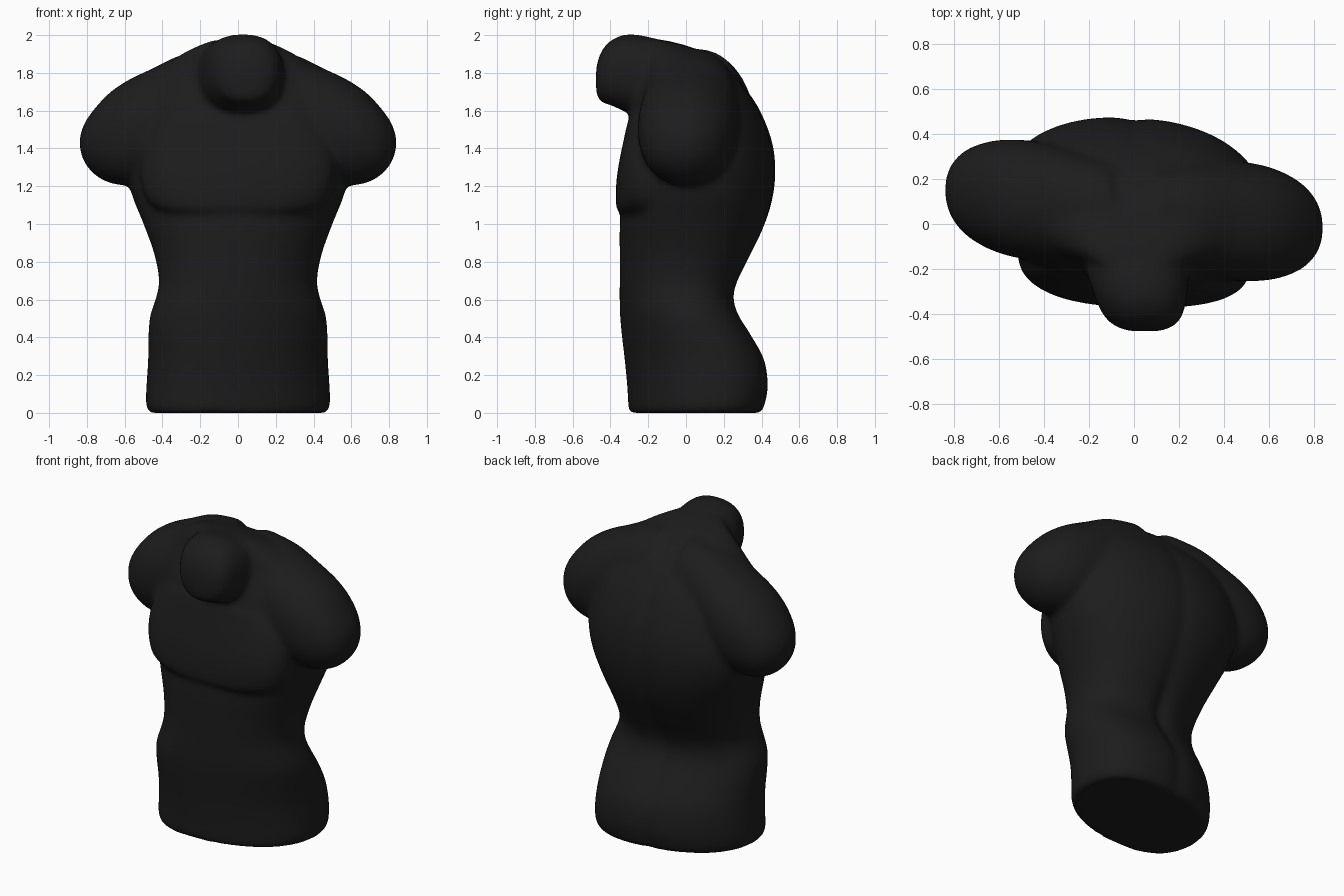
import bpy, bmesh, math

black = bpy.data.materials.new("matte black")
black.diffuse_color = (0.012, 0.012, 0.012, 1)


def spline(rows, steps=5):
    """Smooth Catmull-Rom resampling of profile rows."""
    out = []
    for i in range(len(rows) - 1):
        p = [rows[max(0, min(len(rows) - 1, i + k))] for k in (-1, 0, 1, 2)]
        for s in range(steps):
            t = s / steps
            out.append([0.5 * (2 * b + (c - a) * t + (2 * a - 5 * b + 4 * c - d) * t * t
                               + (3 * b - a - 3 * c + d) * t ** 3) for a, b, c, d in zip(*p)])
    return out + [list(rows[-1])]


def loft(bm, rows, place, power, n=72):
    """Closed loft; row = (along, half width, low, high)."""
    rings = []
    for s, w, lo, hi in spline(rows):
        ring = []
        for k in range(n):
            a = 2 * math.pi * k / n
            c, d = math.cos(a), math.sin(a)
            u = math.copysign(abs(c) ** (2 / power), c) * w
            v = (lo + hi) / 2 + math.copysign(abs(d) ** (2 / power), d) * (hi - lo) / 2
            ring.append(bm.verts.new(place(s, u, v)))
        rings.append(ring)
    for r, q in zip(rings, rings[1:]):
        for k in range(n):
            bm.faces.new((r[k], r[(k + 1) % n], q[(k + 1) % n], q[k]))
    bm.faces.new(rings[0][::-1])
    bm.faces.new(rings[-1])


def trunk_point(z, x, y):
    # hips turn one way and chest the other, with a groove along the spine
    t = max(0, min(1, (z - 0.2) / 1.2))
    turn = 0.165 - 0.225 * t * t * (3 - 2 * t)
    if y > 0.05:
        depth = 0.014 + 0.02 * math.exp(-((z - 0.6) / 0.25) ** 2)
        y -= depth * math.exp(-(x / 0.05) ** 2) * min(1, max(0, (1.8 - z) / 0.2))
    return (x, y + turn * x, z)


bm = bmesh.new()

# trunk: height, half width, front y, back y
loft(bm, [
    (0.00, 0.465, -0.290, 0.385), (0.04, 0.487, -0.292, 0.402),
    (0.14, 0.485, -0.298, 0.420), (0.28, 0.476, -0.312, 0.402),
    (0.42, 0.474, -0.330, 0.328), (0.52, 0.464, -0.341, 0.268),
    (0.61, 0.434, -0.346, 0.247), (0.70, 0.418, -0.348, 0.272),
    (0.84, 0.443, -0.350, 0.345), (1.00, 0.500, -0.350, 0.422),
    (1.15, 0.560, -0.330, 0.462), (1.30, 0.590, -0.320, 0.472),
    (1.45, 0.580, -0.310, 0.450), (1.60, 0.560, -0.285, 0.390),
    (1.70, 0.530, -0.250, 0.325), (1.80, 0.440, -0.215, 0.240),
    (1.88, 0.330, -0.210, 0.145), (1.94, 0.220, -0.210, 0.015),
    (1.975, 0.130, -0.220, -0.120)], trunk_point, 2.25)

# chest muscles: one broad pad with a lower ledge
loft(bm, [
    (1.052, 0.36, -0.335, 0.05), (1.075, 0.43, -0.364, 0.05), (1.13, 0.485, -0.370, 0.05),
    (1.25, 0.515, -0.362, 0.05), (1.40, 0.50, -0.334, 0.05), (1.56, 0.42, -0.300, 0.05)],
    trunk_point, 2.6)

# neck stump pushed forward: y, half width, bottom z, top z
loft(bm, [
    (0.10, 0.25, 1.50, 1.88), (-0.10, 0.235, 1.57, 1.96),
    (-0.22, 0.225, 1.575, 1.995), (-0.32, 0.205, 1.595, 2.003),
    (-0.40, 0.178, 1.63, 1.97), (-0.45, 0.135, 1.645, 1.91),
    (-0.476, 0.07, 1.69, 1.83)],
    lambda s, u, v: (u + 0.015 - 0.12 * min(0, s + 0.2), s, v), 2.4)

# shoulders: distance from centre, half depth, bottom z, top z
SHOULDER = [
    (0.10, 0.22, 1.40, 1.93), (0.30, 0.25, 1.32, 1.895), (0.45, 0.265, 1.235, 1.825),
    (0.58, 0.255, 1.205, 1.763), (0.68, 0.225, 1.218, 1.695), (0.76, 0.178, 1.262, 1.61),
    (0.815, 0.11, 1.33, 1.53), (0.838, 0.04, 1.40, 1.46)]
for side, slope in ((1, -0.08), (-1, 0.12)):
    loft(bm, SHOULDER,
         lambda s, u, v: (side * s, 0.05 + slope * s + u, v), 2.15)

bmesh.ops.recalc_face_normals(bm, faces=bm.faces)
mesh = bpy.data.meshes.new("torso")
bm.to_mesh(mesh)
bm.free()
torso = bpy.data.objects.new("torso", mesh)
bpy.context.collection.objects.link(torso)
mesh.materials.append(black)
bpy.context.view_layer.objects.active = torso
torso.select_set(True)

# merge the parts into one soft skin
remesh = torso.modifiers.new("merge", 'REMESH')
remesh.mode = 'VOXEL'
remesh.voxel_size = 0.016
remesh.use_smooth_shade = True
soften = torso.modifiers.new("soften", 'SMOOTH')
soften.factor = 0.5
soften.iterations = 16
for name in ("merge", "soften"):
    bpy.ops.object.modifier_apply(modifier=name)
bpy.ops.object.shade_smooth()
